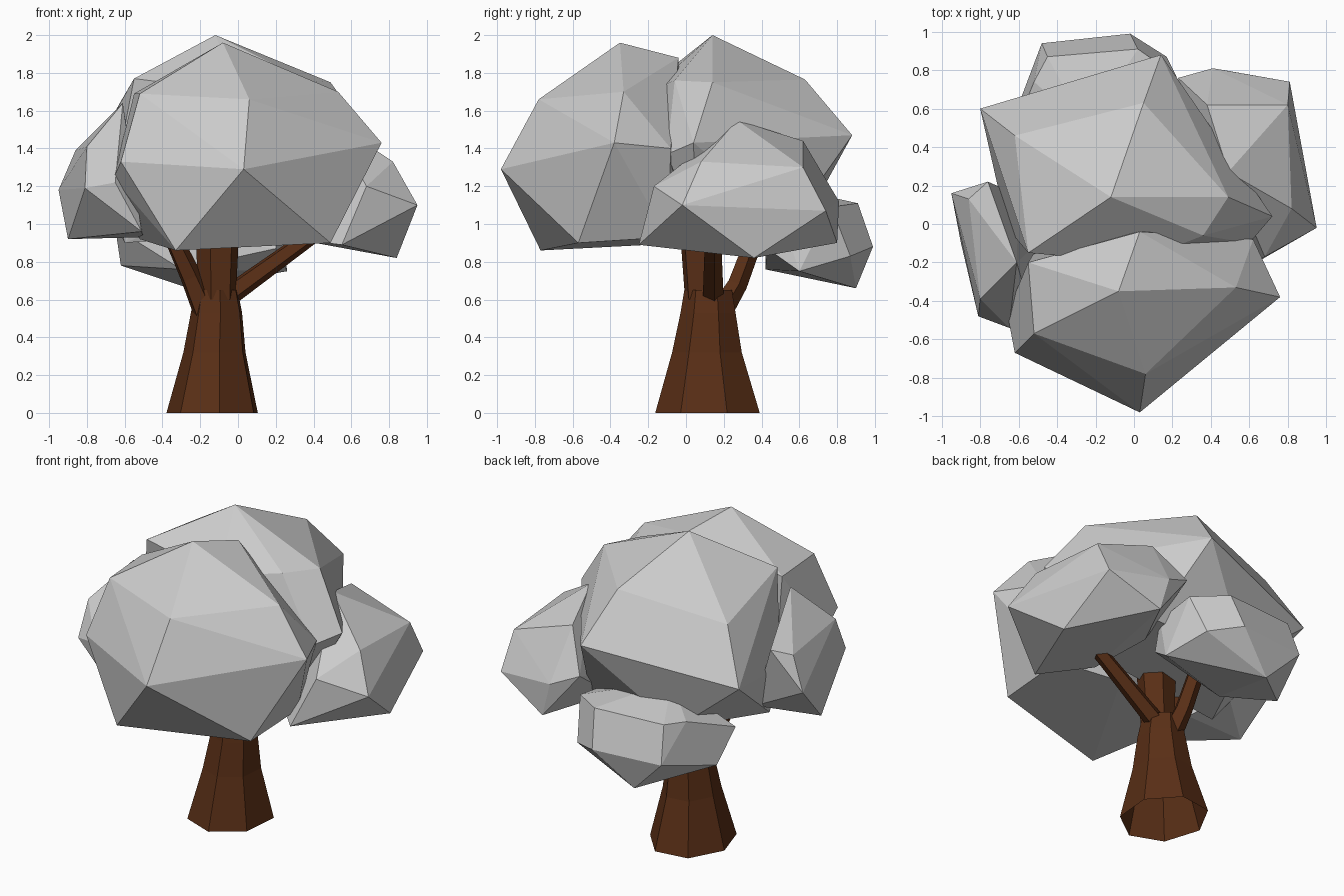
import bpy, bmesh, math
from mathutils import Vector

bark = bpy.data.materials.new("bark")
bark.diffuse_color = (0.1, 0.028, 0.008, 1)


def finish(bm, name, mat=None):
    me = bpy.data.meshes.new(name)
    bm.to_mesh(me)
    bm.free()
    ob = bpy.data.objects.new(name, me)
    bpy.context.collection.objects.link(ob)
    if mat:
        me.materials.append(mat)
    return ob


def clump(name, pts):
    """Faceted leaf clump: hull around a few corner points."""
    bm = bmesh.new()
    for p in pts:
        bm.verts.new(p)
    bmesh.ops.convex_hull(bm, input=bm.verts[:])
    loose = [v for v in bm.verts if not v.link_faces]
    bmesh.ops.delete(bm, geom=loose, context='VERTS')
    bmesh.ops.dissolve_limit(bm, angle_limit=math.radians(4),
                             verts=bm.verts[:], edges=bm.edges[:])
    bmesh.ops.recalc_face_normals(bm, faces=bm.faces[:])
    return finish(bm, name)


def limb(name, rings, sides, tilt=True, turn=0.2):
    """Faceted tube, open at the foot, through rings (x, y, z, rx, ry)."""
    bm = bmesh.new()
    loops = []
    axis = Vector(rings[-1][:3]) - Vector(rings[0][:3])
    rot = Vector((0, 0, 1)).rotation_difference(axis)
    for x, y, z, rx, ry in rings:
        loop = []
        for i in range(sides):
            a = turn + 2 * math.pi * i / sides
            off = Vector((rx * math.cos(a), ry * math.sin(a), 0))
            if tilt:
                off = rot @ off
            loop.append(bm.verts.new(Vector((x, y, z)) + off))
        loops.append(loop)
    for lo, hi in zip(loops, loops[1:]):
        for i in range(sides):
            j = (i + 1) % sides
            bm.faces.new((lo[i], lo[j], hi[j], hi[i]))
    bm.faces.new(loops[-1])
    return finish(bm, name, bark)


# Trunk, flaring at the foot
limb("trunk", [(-0.13, 0.12, 0, 0.25, 0.285), (-0.12, 0.115, 0.32, 0.17, 0.19),
               (-0.11, 0.12, 0.53, 0.14, 0.15), (-0.11, 0.12, 0.65, 0.115, 0.13)],
     7, False, 0.35)

# Branches reaching into the clumps
limb("middle_branch", [(-0.11, 0.09, 0.6, 0.1, 0.1), (-0.11, 0.07, 1.0, 0.12, 0.11)], 6, False)
limb("left_branch", [(-0.15, 0.09, 0.48, 0.075, 0.075), (-0.25, 0.06, 0.72, 0.06, 0.06),
                     (-0.38, 0.0, 1.0, 0.045, 0.045)], 5)
limb("right_branch", [(-0.08, 0.14, 0.6, 0.06, 0.06), (0.42, 0.14, 0.96, 0.045, 0.045)], 5)
limb("back_branch", [(-0.13, 0.19, 0.55, 0.065, 0.065), (-0.15, 0.27, 0.68, 0.055, 0.055),
                     (-0.18, 0.36, 0.92, 0.05, 0.05)], 5)

# Large front clump
clump("front_leaves", [
    (-0.08, -0.35, 1.96), (0.53, -0.33, 1.70), (0.76, -0.38, 1.43), (0.06, -0.78, 1.66),
    (0.03, -0.98, 1.29), (-0.52, -0.57, 1.69), (-0.62, -0.67, 1.33), (-0.33, -0.77, 0.86),
    (0.49, -0.57, 0.90), (0.03, -0.04, 1.88), (0.62, -0.08, 1.4), (0.5, -0.1, 0.93),
    (-0.55, -0.2, 1.69), (-0.66, -0.46, 1.24), (-0.52, -0.15, 0.92), (0.1, 0.0, 0.9)])

# Large back clump
clump("back_leaves", [
    (-0.12, 0.14, 2.0), (0.05, 0.63, 1.765), (0.14, 0.88, 1.47), (-0.62, 0.46, 1.65),
    (-0.80, 0.60, 1.33), (0.49, 0.14, 1.75), (0.72, 0.04, 1.43), (-0.55, -0.15, 1.77),
    (0.6, -0.1, 1.37), (0.36, -0.06, 1.76), (-0.66, -0.02, 1.2), (-0.35, 0.6, 0.96),
    (0.3, 0.55, 1.0), (0.45, 0.05, 0.98), (-0.6, 0.0, 0.9), (0.0, -0.2, 1.7)])

# Small left clump
clump("left_leaves", [
    (-0.80, -0.39, 1.41), (-0.81, -0.48, 1.19), (-0.51, -0.55, 0.96), (-0.90, -0.1, 0.92),
    (-0.95, 0.16, 1.18), (-0.86, 0.13, 1.39), (-0.76, 0.22, 1.43), (-0.61, -0.2, 1.64),
    (-0.5, -0.1, 0.93), (-0.6, 0.15, 1.0), (-0.65, -0.54, 1.22)])

# Low clump at the back
clump("low_back_leaves", [
    (-0.02, 0.99, 0.88), (0.02, 0.91, 1.11), (-0.45, 0.87, 1.11), (-0.48, 0.94, 0.88),
    (-0.26, 0.90, 0.66), (-0.62, 0.57, 0.78), (-0.65, 0.42, 0.98), (-0.52, 0.74, 1.1),
    (0.17, 0.87, 0.83), (0.22, 0.77, 1.09), (0.26, 0.6, 0.75), (-0.3, 0.42, 0.76),
    (0.2, 0.43, 0.87), (0.22, 0.5, 1.05), (-0.25, 0.5, 1.2)])

# Clump on the right
clump("right_leaves", [
    (0.95, -0.02, 1.10), (0.84, 0.36, 0.82), (0.81, 0.74, 1.07), (0.80, 0.62, 1.3),
    (0.49, 0.27, 1.55), (0.38, 0.62, 1.44), (0.47, 0.80, 0.90), (0.41, 0.81, 1.12),
    (0.23, 0.76, 1.2), (0.82, 0.08, 1.33), (0.68, -0.17, 1.2), (0.55, -0.25, 0.89),
    (0.25, 0.4, 0.95), (0.3, 0.0, 0.92)])
